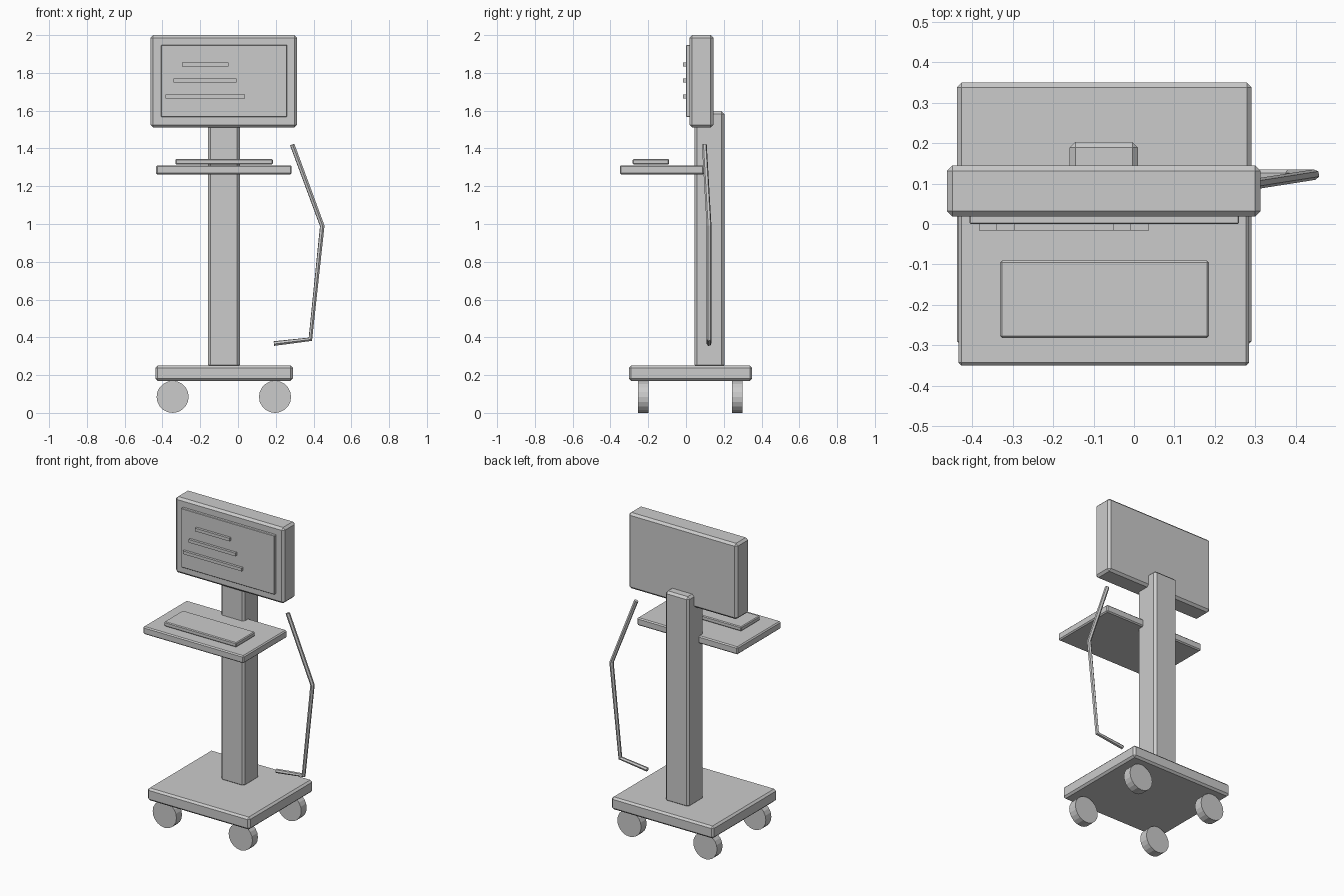
import bpy, bmesh, math
from mathutils import Matrix, Vector

old = bpy.data.objects.get("Cube")
if old:
    bpy.data.objects.remove(old, do_unlink=True)

grey = bpy.data.materials.new("light_grey")
grey.use_nodes = True
grey.diffuse_color = (0.6, 0.6, 0.6, 1)
grey.node_tree.nodes["Principled BSDF"].inputs["Base Color"].default_value = (0.6, 0.6, 0.6, 1)


def add_mesh(name, bm):
    mesh = bpy.data.meshes.new(name)
    bm.to_mesh(mesh)
    bm.free()
    obj = bpy.data.objects.new(name, mesh)
    bpy.context.collection.objects.link(obj)
    mesh.materials.append(grey)
    return obj


def box(name, x, y, z, chamfer):
    """Chamfered block between the given (low, high) limits."""
    low, high = (Vector(v) for v in zip(x, y, z))
    bm = bmesh.new()
    bmesh.ops.create_cube(bm, size=1, matrix=Matrix.Translation((low + high) / 2)
                          @ Matrix.Diagonal((high - low).to_4d()))
    obj = add_mesh(name, bm)
    if chamfer:
        bevel = obj.modifiers.new("chamfer", "BEVEL")
        bevel.width = chamfer
        bevel.segments = 1
    return obj


# Stand
box("base", (-0.438, 0.291), (-0.302, 0.35), (0.17, 0.25), 0.012)
box("column", (-0.159, 0.01), (0.045, 0.203), (0.24, 1.597), 0.014)

# Work shelf and keyboard
box("tray", (-0.434, 0.284), (-0.35, 0.095), (1.262, 1.311), 0.007)
box("keyboard", (-0.331, 0.185), (-0.282, -0.09), (1.315, 1.344), 0.005)

# Display
box("monitor", (-0.463, 0.313), (0.018, 0.145), (1.511, 2.0), 0.014)
box("screen_panel", (-0.407, 0.26), (0.0, 0.022), (1.567, 1.948), 0.003)
for i, (x0, x1) in enumerate([(-0.296, -0.05), (-0.341, -0.008), (-0.383, 0.037)]):
    z = 1.845 - 0.085 * i
    box(f"screen_line_{i + 1}", (x0, x1), (-0.016, 0.001), (z - 0.01, z + 0.01), 0)

# Wheels
for side, x in (("right", -0.346), ("left", 0.196)):
    for end, y in (("front", -0.226), ("back", 0.271)):
        bm = bmesh.new()
        bmesh.ops.create_cone(bm, cap_ends=True, segments=20, radius1=0.085,
                              radius2=0.085, depth=0.056,
                              matrix=Matrix.Translation((x, y, 0.085))
                              @ Matrix.Rotation(math.pi / 2, 4, "X"))
        add_mesh(f"{end}_{side}_wheel", bm)

# Hanging cable
path = [(0.287, 0.097, 1.42), (0.446, 0.122, 0.99), (0.383, 0.122, 0.39), (0.19, 0.122, 0.367)]
curve = bpy.data.curves.new("cable", "CURVE")
curve.dimensions = "3D"
curve.bevel_depth = 0.013
curve.bevel_resolution = 1
curve.use_fill_caps = True
spline = curve.splines.new("POLY")
spline.points.add(len(path) - 1)
for point, co in zip(spline.points, path):
    point.co = (*co, 1)
spline.use_smooth = False
curve.materials.append(grey)
bpy.context.collection.objects.link(bpy.data.objects.new("cable", curve))
